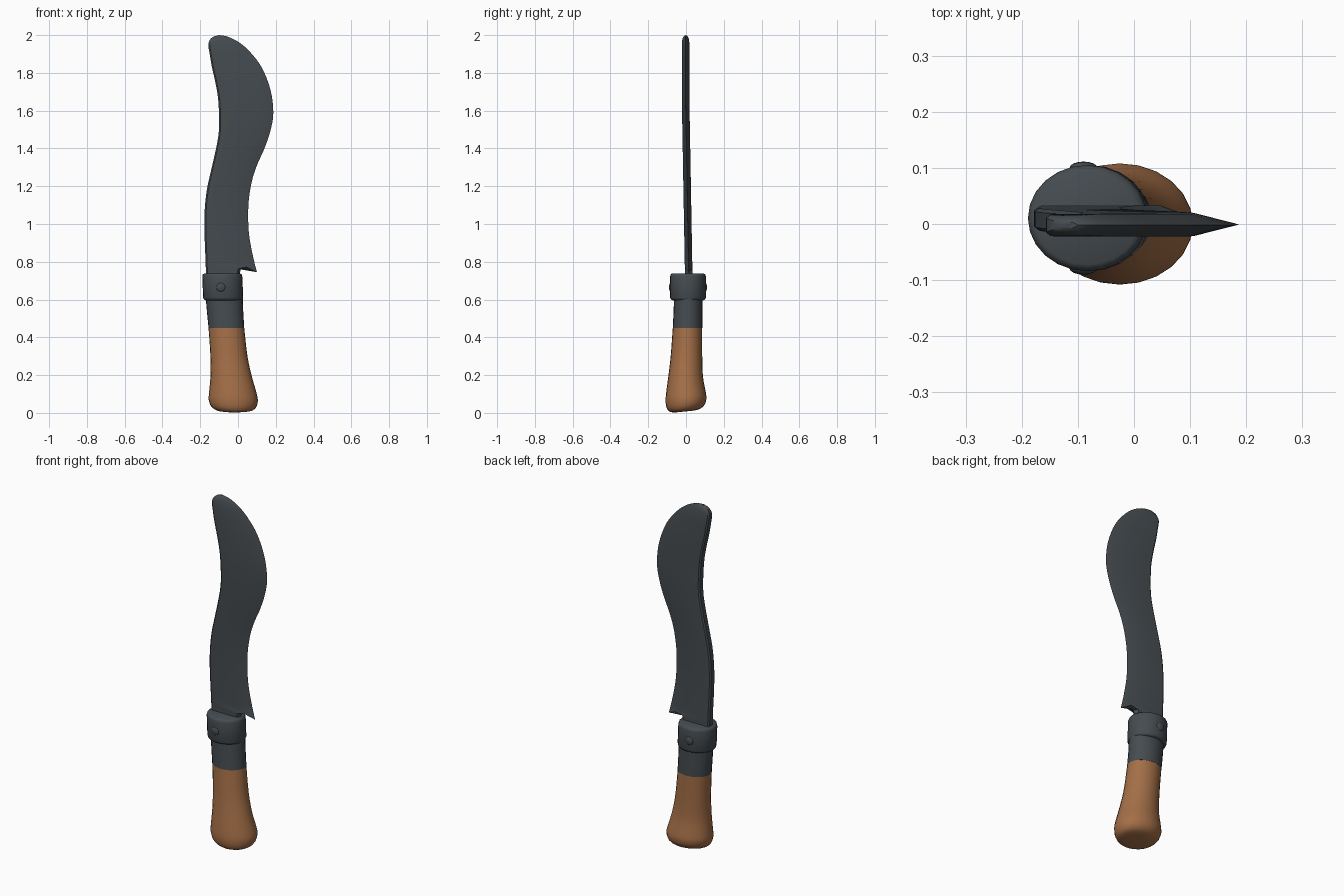
import bpy, bmesh, math
from mathutils import Vector

if "Cube" in bpy.data.objects:
    bpy.data.objects.remove(bpy.data.objects["Cube"])


def material(name, rgb):
    m = bpy.data.materials.new(name)
    m.diffuse_color = (*rgb, 1)
    m.use_nodes = True
    m.node_tree.nodes["Principled BSDF"].inputs["Base Color"].default_value = m.diffuse_color
    return m


steel = material("dark_steel", (0.060, 0.071, 0.080))
wood = material("brown_wood", (0.370, 0.158, 0.063))


def smooth_rows(rows, steps):
    """Catmull-Rom interpolation through rows of numbers."""
    rows = [Vector(r) for r in rows]
    out = []
    for i in range(len(rows) - 1):
        a, b, c, d = (rows[max(i - 1, 0)], rows[i], rows[i + 1],
                      rows[min(i + 2, len(rows) - 1)])
        for s in range(steps):
            t = s / steps
            out.append(0.5 * (2 * b + (c - a) * t + (2 * a - 5 * b + 4 * c - d) * t * t
                              + (3 * b - a - 3 * c + d) * t ** 3))
    return out + [rows[-1]]


def finish(bm, name, mat, angle=35):
    bmesh.ops.recalc_face_normals(bm, faces=bm.faces)
    me = bpy.data.meshes.new(name)
    bm.to_mesh(me)
    bm.free()
    me.materials.append(mat)
    ob = bpy.data.objects.new(name, me)
    bpy.context.collection.objects.link(ob)
    bpy.ops.object.select_all(action='DESELECT')
    ob.select_set(True)
    bpy.context.view_layer.objects.active = ob
    bpy.ops.object.shade_smooth_by_angle(angle=math.radians(angle))
    return ob


def loft(name, sections, mat, angle=35):
    """Skin closed sections and cap both ends."""
    bm = bmesh.new()
    loops = [[bm.verts.new(p) for p in s] for s in sections]
    n = len(loops[0])
    for a, b in zip(loops, loops[1:]):
        for i in range(n):
            j = (i + 1) % n
            bm.faces.new((a[i], a[j], b[j], b[i]))
    bm.faces.new(loops[0])
    bm.faces.new(loops[-1])
    return finish(bm, name, mat, angle)


def oval(x0, x1, y0, y1, z, tilt=0.0, n=24):
    pts = []
    for i in range(n):
        a = 2 * math.pi * i / n
        y = (y0 + y1) / 2 + (y1 - y0) / 2 * math.sin(a)
        pts.append(((x0 + x1) / 2 + (x1 - x0) / 2 * math.cos(a), y, z + tilt * y))
    return pts


# Wooden grip: x range, y range, height, tilt of the butt
grip = [
    (-0.075, 0.040, -0.055, 0.045, 0.008, 0.10),
    (-0.115, 0.080, -0.085, 0.078, 0.015, 0.11),
    (-0.143, 0.099, -0.102, 0.100, 0.036, 0.10),
    (-0.155, 0.105, -0.108, 0.108, 0.070, 0.07),
    (-0.153, 0.097, -0.105, 0.104, 0.110, 0.03),
    (-0.146, 0.074, -0.094, 0.090, 0.190, 0),
    (-0.146, 0.050, -0.081, 0.086, 0.300, 0),
    (-0.156, 0.033, -0.070, 0.086, 0.450, 0)]
loft("grip", [oval(*r) for r in smooth_rows(grip, 3)], wood, 50)

# Steel sleeve above the grip
loft("sleeve", [oval(-0.156, 0.033, -0.070, 0.087, 0.45),
                oval(-0.164, 0.028, -0.066, 0.087, 0.53),
                oval(-0.172, 0.025, -0.063, 0.087, 0.62)], steel)

# Collar with rounded rims
collar = []
for z, inset in ((0.596, 0.012), (0.600, 0.004), (0.610, 0), (0.722, 0),
                 (0.733, 0.003), (0.739, 0.012)):
    shift = -0.04 * (z - 0.67)
    collar.append(oval(-0.187 + inset + shift, 0.025 - inset + shift,
                       -0.084 + inset, 0.105 - inset, z))
loft("collar", collar, steel, 50)

# Rivets on both sides of the collar
for label, y in (("front", -0.079), ("back", 0.100)):
    bm = bmesh.new()
    bmesh.ops.create_uvsphere(bm, u_segments=16, v_segments=8, radius=0.025)
    for v in bm.verts:
        v.co = (v.co.x - 0.09, v.co.y * 0.45 + y, v.co.z + 0.665)
    finish(bm, "rivet_" + label, steel)

# Blade: spine x z, edge x z, thickness factor
outline = [
    (-0.171, 0.775, 0.100, 0.745, 1), (-0.174, 0.86, 0.077, 0.84, 1),
    (-0.178, 0.97, 0.057, 0.96, 1), (-0.176, 1.08, 0.055, 1.10, 1),
    (-0.165, 1.18, 0.072, 1.22, 1), (-0.148, 1.26, 0.100, 1.31, 1),
    (-0.125, 1.36, 0.140, 1.40, 1), (-0.105, 1.46, 0.172, 1.495, 1),
    (-0.100, 1.54, 0.187, 1.59, 1), (-0.105, 1.66, 0.172, 1.71, 1),
    (-0.120, 1.75, 0.125, 1.83, 1), (-0.138, 1.83, 0.060, 1.915, 1),
    (-0.150, 1.90, 0.005, 1.962, 1), (-0.157, 1.95, -0.045, 1.988, 0.9),
    (-0.145, 1.98, -0.075, 1.997, 0.6), (-0.125, 1.994, -0.100, 2.0, 0.25)]


def blade_section(lx, lz, rx, rz, k, bevel=None):
    spine, edge = Vector((lx, lz)), Vector((rx, rz))
    d = edge - spine
    w = d.length
    b = Vector(bevel) if bevel else edge - d * (min(0.08, 0.35 * w) / w)
    s = spine + d * (min(0.008, 0.1 * w) / w)
    t = 0.02 * k
    flat = [(edge, 0), (b, -t), (s, -t), (spine, -0.7 * t),
            (spine, 0.7 * t), (s, t), (b, t)]
    return [(p.x, y + 0.014 - 0.016 * min(1, max(0, (p.y - 0.75) / 0.9)), p.y)
            for p, y in flat]


sections = [blade_section(-0.168, 0.70, 0.002, 0.70, 1, (-0.012, 0.70)),
            blade_section(-0.170, 0.762, 0.015, 0.764, 1, (0.0, 0.762)),
            blade_section(*outline[0], bevel=(0.045, 0.772))]
sections += [blade_section(*r) for r in smooth_rows(outline, 4)[2:]]
loft("blade", sections, steel, 30)
